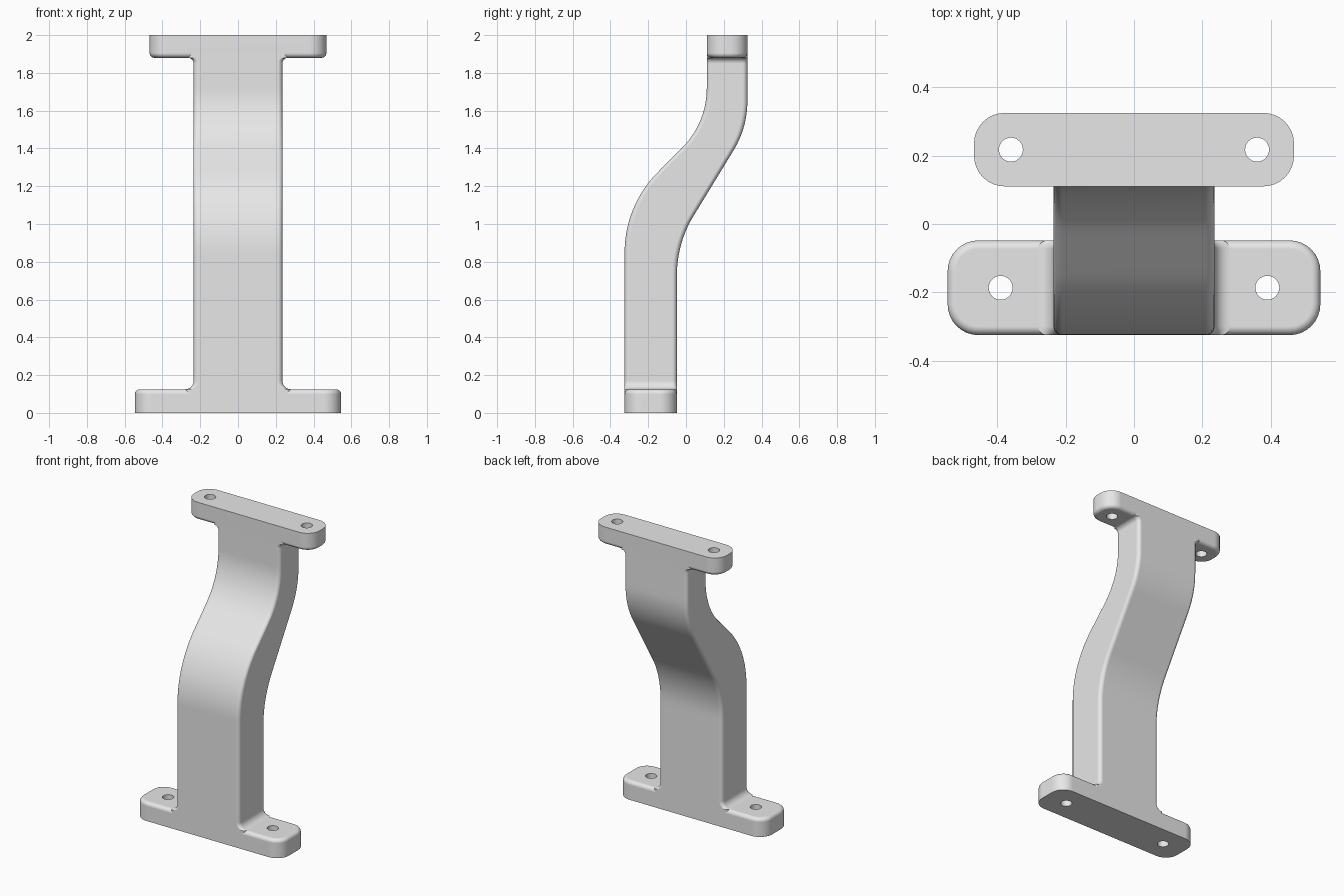
import bpy, bmesh
from math import sin, cos, pi, sqrt

cube = bpy.data.objects.get("Cube")
if cube:
    bpy.data.objects.remove(cube, do_unlink=True)

grey = bpy.data.materials.new("plain_grey")
grey.use_nodes = True
grey.diffuse_color = (0.8, 0.8, 0.8, 1)
grey.node_tree.nodes["Principled BSDF"].inputs["Base Color"].default_value = (0.8, 0.8, 0.8, 1)

EDGE = 0.025      # rounding of the outer edges
HALF = 0.235      # half width of the column


def section(hx, y0, y1, r, z, steps=8):
    """Rounded rectangle at height z."""
    pts = []
    corners = [(hx - r, y1 - r), (r - hx, y1 - r), (r - hx, y0 + r), (hx - r, y0 + r)]
    for q, (cx, cy) in enumerate(corners):
        for i in range(steps + 1):
            a = (q + i / steps) * pi / 2
            pts.append((cx + r * cos(a), cy + r * sin(a), z))
    return pts


def loft(name, sections):
    """Skin a stack of sections and cap both ends."""
    bm = bmesh.new()
    rings = [[bm.verts.new(p) for p in s] for s in sections]
    n = len(rings[0])
    for a, b in zip(rings, rings[1:]):
        for i in range(n):
            j = (i + 1) % n
            bm.faces.new((a[i], a[j], b[j], b[i]))
    bm.faces.new(rings[0])
    bm.faces.new(rings[-1])
    bmesh.ops.recalc_face_normals(bm, faces=bm.faces)
    mesh = bpy.data.meshes.new(name)
    bm.to_mesh(mesh)
    bm.free()
    mesh.materials.append(grey)
    obj = bpy.data.objects.new(name, mesh)
    bpy.context.collection.objects.link(obj)
    return obj


def activate(obj):
    bpy.ops.object.select_all(action='DESELECT')
    obj.select_set(True)
    bpy.context.view_layer.objects.active = obj


def finish(obj):
    activate(obj)
    bpy.ops.object.shade_smooth_by_angle(angle=pi / 6)
    weighted = obj.modifiers.new("even_shading", 'WEIGHTED_NORMAL')
    weighted.keep_sharp = True


def plate(name, hx, y0, y1, z_flat, z_round, hole_x):
    """Mounting plate: one sharp face, one rounded face, two bolt holes."""
    s = 1 if z_round > z_flat else -1
    corner = 0.09
    rings = [section(hx, y0, y1, corner, z_flat)]
    for i in range(7):
        a = i / 6 * pi / 2
        d = EDGE * (1 - cos(a))
        z = z_round - s * EDGE * (1 - sin(a))
        rings.append(section(hx - d, y0 + d, y1 - d, corner - d, z))
    obj = loft(name, rings)
    for side in (-1, 1):
        bpy.ops.mesh.primitive_cylinder_add(
            vertices=32, radius=0.035, depth=0.5,
            location=(side * hole_x, (y0 + y1) / 2, (z_flat + z_round) / 2))
        cutter = bpy.context.object
        cutter.hide_render = True
        cutter.data.materials.append(grey)
        cut = obj.modifiers.new("bolt_hole", 'BOOLEAN')
        cut.operation = 'DIFFERENCE'
        cut.solver = 'EXACT'
        cut.object = cutter
        activate(obj)
        bpy.ops.object.modifier_apply(modifier=cut.name)
        bpy.data.objects.remove(cutter, do_unlink=True)
    finish(obj)


def s_bend(z, ya, za, ra, yb, zb, rb, angle):
    """Depth at height z: vertical, arc, slanted line, arc, vertical."""
    z1, z2 = za + ra * sin(angle), zb - rb * sin(angle)
    if z <= za:
        return ya
    if z >= zb:
        return yb
    if z <= z1:
        return ya + ra - sqrt(ra ** 2 - (z - za) ** 2)
    if z >= z2:
        return yb - rb + sqrt(rb ** 2 - (zb - z) ** 2)
    y1, y2 = ya + ra * (1 - cos(angle)), yb - rb * (1 - cos(angle))
    return y1 + (y2 - y1) * (z - z1) / (z2 - z1)


# plates
BASE_TOP, HEAD_BOTTOM = 0.125, 1.88
plate("base_plate", 0.545, -0.325, -0.048, 0, BASE_TOP, 0.39)
plate("head_plate", 0.468, 0.11, 0.325, 2, HEAD_BOTTOM, 0.36)

# column: (height, flare) pairs, with fillets where it meets the plates
low, high = 0.045, 0.03
angles = [i / 8 * pi / 2 for i in range(9)]
levels = [(BASE_TOP - EDGE, low)]
levels += [(BASE_TOP + low * (1 - cos(a)), low * (1 - sin(a))) for a in angles]
levels += [(0.7 + i * 0.02, 0) for i in range(53)]
levels += [(HEAD_BOTTOM - high * (1 - cos(a)), high * (1 - sin(a))) for a in reversed(angles)]
levels.append((HEAD_BOTTOM + EDGE, high))

rings = []
for z, flare in levels:
    front = s_bend(z, -0.325, 0.85, 0.6, 0.11, 1.72, 0.45, pi / 4)
    back = s_bend(z, -0.048, 0.73, 0.6, 0.325, 1.65, 0.5, pi / 6)
    rings.append(section(HALF + flare, front, back, EDGE, z, 6))
finish(loft("column", rings))
